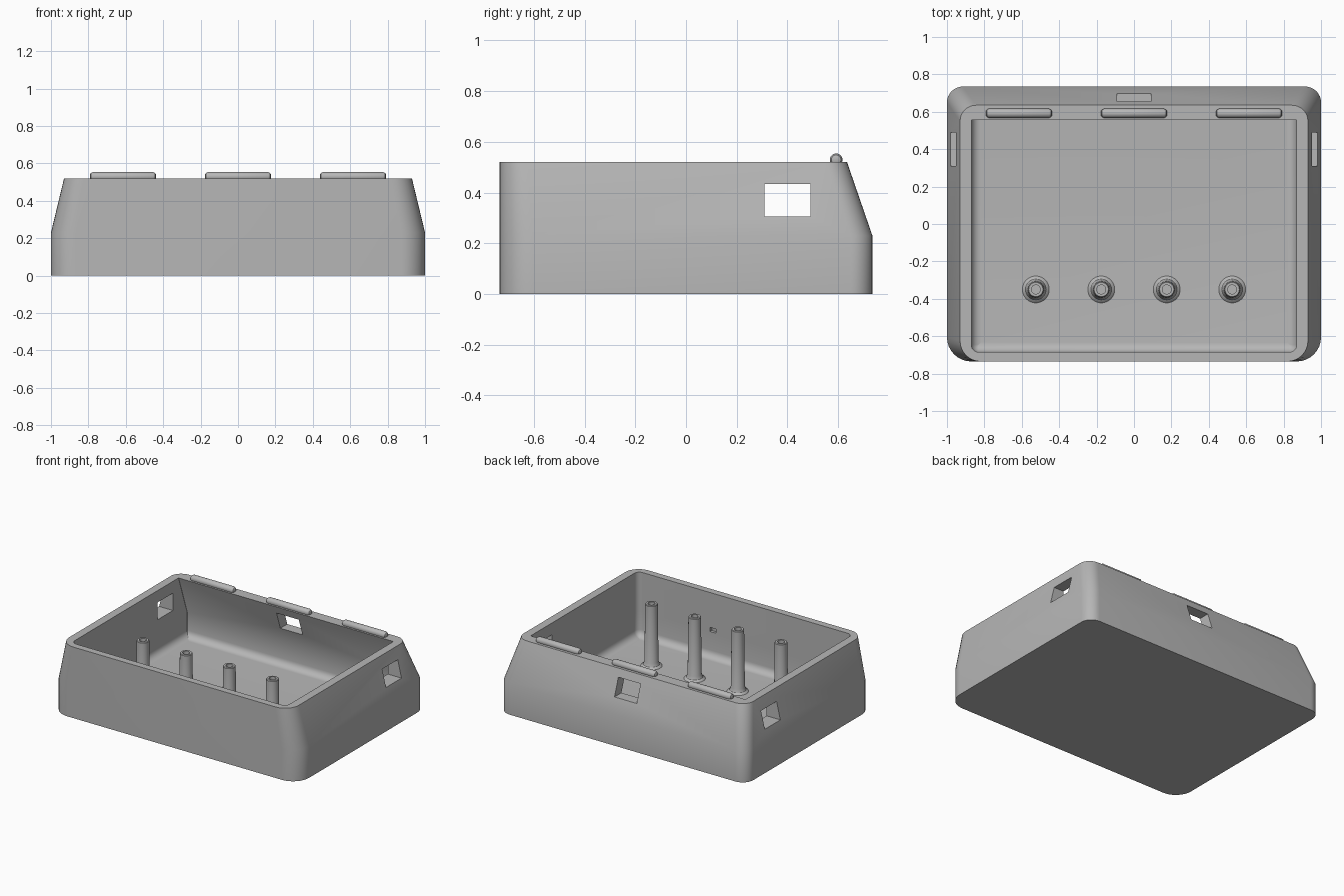
import bpy, bmesh, math
from mathutils import Vector, Matrix

cube = bpy.data.objects.get("Cube")
if cube:
    bpy.data.objects.remove(cube, do_unlink=True)

mat = bpy.data.materials.new("matte grey")
mat.use_nodes = True
GREY = (0.47, 0.47, 0.47, 1)
mat.diffuse_color = GREY
mat.node_tree.nodes["Principled BSDF"].inputs["Base Color"].default_value = GREY


def finish(bm, name, smooth=True):
    bmesh.ops.recalc_face_normals(bm, faces=bm.faces[:])
    mesh = bpy.data.meshes.new(name)
    bm.to_mesh(mesh)
    bm.free()
    mesh.materials.append(mat)
    obj = bpy.data.objects.new(name, mesh)
    bpy.context.collection.objects.link(obj)
    if smooth:
        smooth_shade(obj)
    return obj


def activate(obj):
    bpy.ops.object.select_all(action='DESELECT')
    obj.select_set(True)
    bpy.context.view_layer.objects.active = obj


def smooth_shade(obj):
    activate(obj)
    bpy.ops.object.shade_smooth_by_angle(angle=math.radians(30))


def outline(half_x, front, back, r_front, r_back, z, steps=8):
    """Rounded rectangle with separate front and back corner radii."""
    pts = []
    corners = [(1, 1, 0), (-1, 1, 90), (-1, -1, 180), (1, -1, 270)]
    for sx, sy, start in corners:
        r = r_back if sy > 0 else r_front
        cx = sx * (half_x - r)
        cy = back - r if sy > 0 else front + r
        for i in range(steps + 1):
            a = math.radians(start + 90 * i / steps)
            pts.append(Vector((cx + r * math.cos(a), cy + r * math.sin(a), z)))
    return pts


def loft(bm, sections, cap=True):
    rings = [[bm.verts.new(p) for p in s] for s in sections]
    n = len(rings[0])
    for a, b in zip(rings, rings[1:]):
        for i in range(n):
            j = (i + 1) % n
            bm.faces.new((a[i], a[j], b[j], b[i]))
    if cap:
        bm.faces.new(rings[0])
        bm.faces.new(rings[-1])


# Tray: outer wall up, over the rim, down the inner wall to the floor
FLOOR, KINK, TOP, FILLET = 0.05, 0.23, 0.52, 0.05
sections = [
    outline(1.0, -0.735, 0.735, 0.13, 0.085, 0),
    outline(1.0, -0.735, 0.735, 0.13, 0.085, KINK),
    outline(0.93, -0.735, 0.635, 0.11, 0.085, TOP),
    outline(0.87, -0.685, 0.555, 0.04, 0.004, TOP),
    outline(0.87, -0.685, 0.655, 0.04, 0.004, KINK),
]
for i in range(7):
    a = math.radians(90 * i / 6)
    d = FILLET * (1 - math.cos(a))
    z = FLOOR + FILLET * (1 - math.sin(a))
    sections.append(outline(0.87 - d, -0.685 + d, 0.655 - d,
                            max(0.04 - d, 0.003), 0.003, z))
bm = bmesh.new()
loft(bm, sections)
tray = finish(bm, "tray", smooth=False)


def cut_box(center, size):
    bm = bmesh.new()
    bmesh.ops.create_cube(bm, size=1, matrix=Matrix.Translation(center) @ Matrix.Diagonal((*size, 1)))
    cutter = finish(bm, "cutter", smooth=False)
    cutter.hide_render = True
    mod = tray.modifiers.new("opening", 'BOOLEAN')
    mod.object = cutter
    mod.operation = 'DIFFERENCE'
    mod.solver = 'EXACT'
    activate(tray)
    bpy.ops.object.modifier_apply(modifier=mod.name)
    bpy.data.objects.remove(cutter, do_unlink=True)


# Side openings, back opening and small notch inside the front wall
cut_box((0, 0.40, 0.37), (2.4, 0.18, 0.127))
cut_box((0, 0.70, 0.40), (0.18, 0.40, 0.128))
cut_box((0.26, -0.685, 0.25), (0.05, 0.04, 0.03))
smooth_shade(tray)

# Hollow posts on the floor with flared feet
post_profile = [(0.075, FLOOR - 0.005), (0.07, 0.053), (0.056, 0.062), (0.047, 0.085),
                (0.042, 0.50), (0.038, 0.505), (0.024, 0.505), (0.024, 0.35)]
for k in range(4):
    x = -0.525 + 0.35 * k
    bm = bmesh.new()
    loft(bm, [[Vector((x + r * math.cos(t), -0.35 + r * math.sin(t), z))
               for t in (math.tau * i / 32 for i in range(32))]
              for r, z in post_profile])
    finish(bm, f"post_{k + 1}")

# Rounded ridges along the back rim
for k, x in enumerate((-0.615, 0, 0.615)):
    bm = bmesh.new()
    rings = []
    for dx, r in ((-0.176, 0.012), (-0.172, 0.019), (-0.16, 0.025),
                  (0.16, 0.025), (0.172, 0.019), (0.176, 0.012)):
        rings.append([Vector((x + dx, 0.592 + r * math.cos(t), 0.529 + r * math.sin(t)))
                      for t in (math.tau * i / 24 for i in range(24))])
    loft(bm, rings)
    finish(bm, f"rim_ridge_{k + 1}")
